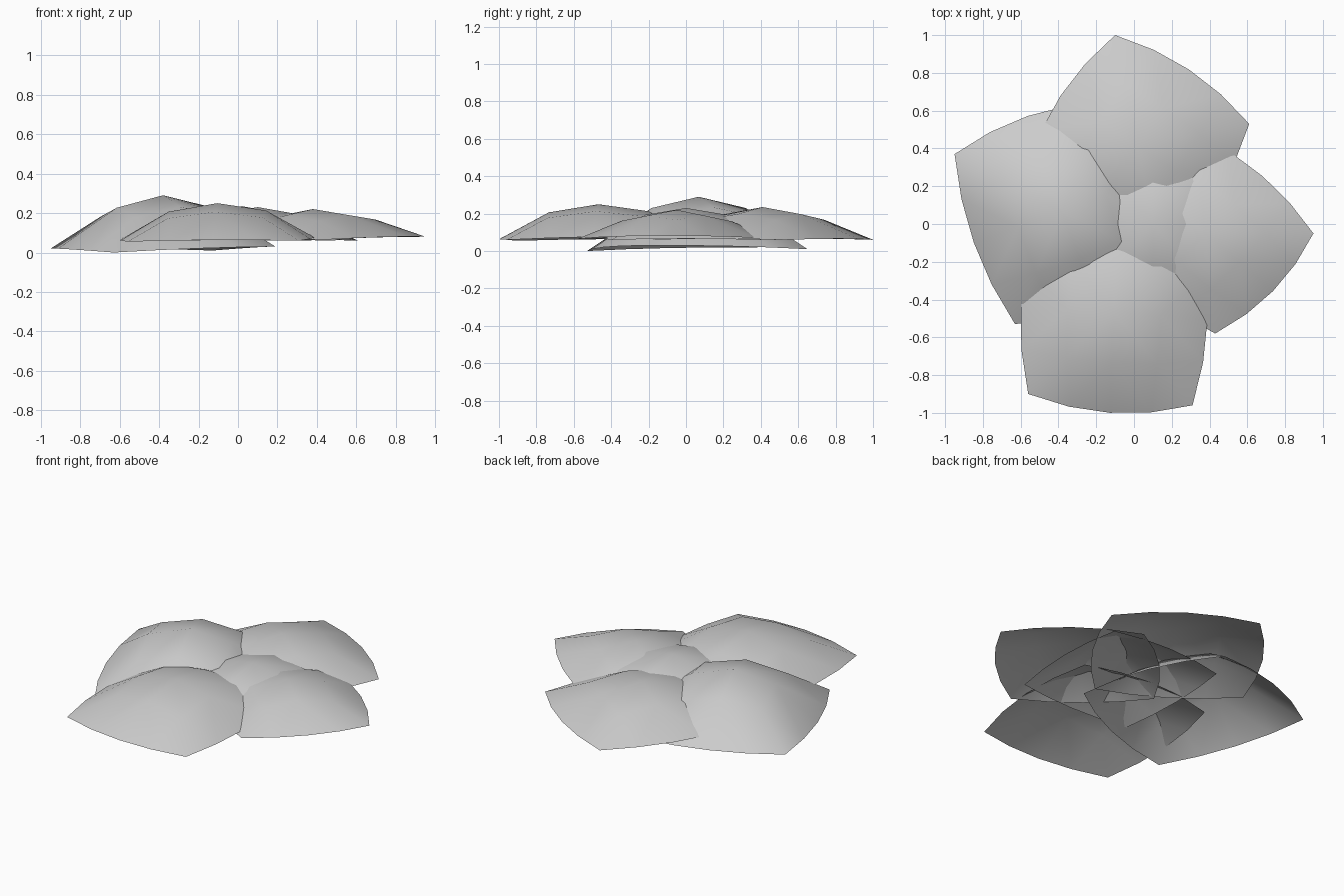
import bpy
import bmesh
from mathutils import Vector

cube = bpy.data.objects.get("Cube")
if cube:
    bpy.data.objects.remove(cube, do_unlink=True)

# One plain grey for every sheet
grey = bpy.data.materials.new("plain_grey")
grey.use_nodes = True
COLOR = (0.6, 0.6, 0.6, 1)
grey.diffuse_color = COLOR
grey.node_tree.nodes["Principled BSDF"].inputs["Base Color"].default_value = COLOR

SEGMENTS = 4
EDGE_LIFT = 0.006
FULLNESS = 0.88


def domed_sheet(name, corners, peak, bulge=0.15):
    """Open four-sided sheet, bulged at its edges and domed up to the peak height.
    Corners run counter-clockwise seen from above."""
    a, b, c, d = (Vector(p) for p in corners)
    rise = peak - (a + b + c + d).z / 4 - EDGE_LIFT

    def point(i, j):
        u, v = 2 * i / SEGMENTS - 1, 2 * j / SEGMENTS - 1
        fu, fv = 1 - u * u, 1 - v * v
        s = (1 + u * (1 + bulge * fv)) / 2
        t = (1 + v * (1 + bulge * fu)) / 2
        p = a.lerp(b, s).lerp(d.lerp(c, s), t)
        p.z = a.lerp(b, (1 + u) / 2).lerp(d.lerp(c, (1 + u) / 2), (1 + v) / 2).z
        p.z += rise * (fu * fv) ** FULLNESS + EDGE_LIFT * (1 - u * u * v * v)
        return p

    bm = bmesh.new()
    n = SEGMENTS + 1
    grid = [[bm.verts.new(point(i, j)) for i in range(n)] for j in range(n)]
    half = SEGMENTS // 2
    for j in range(SEGMENTS):
        for i in range(SEGMENTS):
            q = [grid[j][i], grid[j][i + 1], grid[j + 1][i + 1], grid[j + 1][i]]
            # Split each square along the diagonal that runs from corner to centre
            if (i < half) != (j < half):
                q = q[1:] + q[:1]
            for tri in ((q[0], q[1], q[2]), (q[0], q[2], q[3])):
                bm.faces.new(tri).smooth = True
    mesh = bpy.data.meshes.new(name)
    bm.to_mesh(mesh)
    bm.free()
    mesh.materials.append(grey)
    obj = bpy.data.objects.new(name, mesh)
    bpy.context.collection.objects.link(obj)


# Four overlapping outer sheets
domed_sheet("right_sheet", [(-0.63, -0.53, 0.0), (0.19, -0.22, 0.03),
                            (-0.13, 0.65, 0.01), (-0.95, 0.37, 0.02)], 0.29, 0.14)
domed_sheet("front_sheet", [(-0.56, -0.90, 0.055), (0.31, -0.96, 0.06),
                            (0.34, -0.03, 0.08), (-0.51, 0.02, 0.06)], 0.25)
domed_sheet("left_sheet", [(0.43, -0.58, 0.065), (0.95, -0.05, 0.08),
                           (0.33, 0.48, 0.06), (-0.19, -0.05, 0.06)], 0.22)
domed_sheet("back_sheet", [(0.14, -0.18, 0.06), (0.61, 0.53, 0.06),
                           (-0.10, 1.0, 0.06), (-0.57, 0.29, 0.06)], 0.235)

# Sheet filling the middle
domed_sheet("centre_sheet", [(-0.28, -0.40, 0.06), (0.48, -0.40, 0.06),
                             (0.48, 0.40, 0.06), (-0.28, 0.40, 0.06)], 0.23, 0.1)
